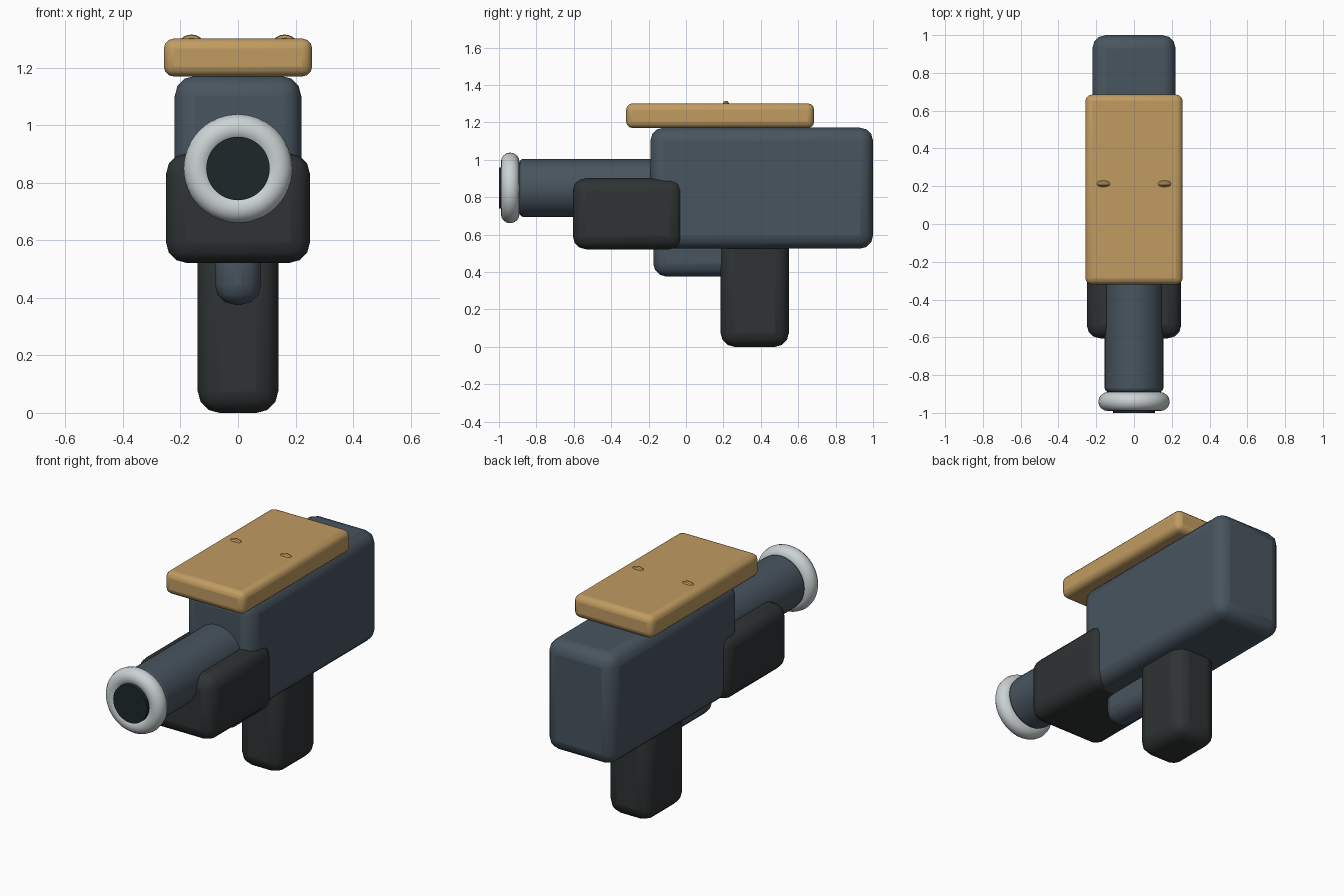
import bpy
import math

if "Cube" in bpy.data.objects:
    bpy.data.objects.remove(bpy.data.objects["Cube"])


def material(name, rgb):
    m = bpy.data.materials.new(name)
    m.diffuse_color = (*rgb, 1)
    m.use_nodes = True
    m.node_tree.nodes["Principled BSDF"].inputs["Base Color"].default_value = m.diffuse_color
    return m


slate = material("slate", (0.065, 0.09, 0.115))
dark = material("dark", (0.028, 0.033, 0.034))
tan = material("tan", (0.53, 0.33, 0.12))
silver = material("silver", (0.6, 0.65, 0.66))
black = material("bore_black", (0.012, 0.022, 0.022))


def finish(name, mat, bevel=0, angle=35):
    o = bpy.context.object
    o.name = name
    o.data.materials.append(mat)
    if bevel:
        bpy.ops.object.transform_apply(location=False, rotation=True, scale=True)
        b = o.modifiers.new("Bevel", 'BEVEL')
        b.width = bevel
        b.segments = 3
        b.limit_method = 'ANGLE'
    bpy.ops.object.shade_smooth_by_angle(angle=math.radians(angle))
    return o


def box(name, x, y, z, bevel, mat):
    """Rounded box: half width x, (min, max) ranges y and z."""
    bpy.ops.mesh.primitive_cube_add(
        size=1, location=(0, sum(y) / 2, sum(z) / 2))
    bpy.context.object.scale = (2 * x, y[1] - y[0], z[1] - z[0])
    return finish(name, mat, bevel)


def cylinder(name, r, y, z, bevel, mat):
    bpy.ops.mesh.primitive_cylinder_add(
        vertices=48, radius=r, depth=y[1] - y[0],
        location=(0, sum(y) / 2, z), rotation=(math.pi / 2, 0, 0))
    return finish(name, mat, bevel)


def ring(name, x, y, z, major, minor, mat, segs=(48, 16)):
    bpy.ops.mesh.primitive_torus_add(
        major_radius=major, minor_radius=minor,
        major_segments=segs[0], minor_segments=segs[1],
        location=(x, y, z), rotation=(math.pi / 2, 0, 0))
    return finish(name, mat)


# Main housing and blocks
box("body", 0.22, (-0.19, 1.0), (0.525, 1.172), 0.07, slate)
box("fore_block", 0.25, (-0.605, -0.017), (0.522, 0.902), 0.07, dark)
box("grip", 0.14, (0.185, 0.55), (0.0, 0.62), 0.075, dark)
box("trigger_housing", 0.08, (-0.175, 0.26), (0.376, 0.62), 0.07, slate)
box("top_plate", 0.258, (-0.32, 0.685), (1.17, 1.302), 0.035, tan)

# Small rings sunk into the plate
for side, x in (("left", -0.162), ("right", 0.162)):
    ring("plate_ring_" + side, x, 0.213, 1.264, 0.035, 0.017, tan, (24, 10))

# Barrel, muzzle ring and bore
cylinder("barrel", 0.155, (-0.89, -0.1), 0.85, 0.02, slate)
ring("muzzle_ring", 0, -0.94, 0.85, 0.139, 0.05, silver)
cylinder("bore", 0.11, (-1.0, -0.88), 0.85, 0, black)
